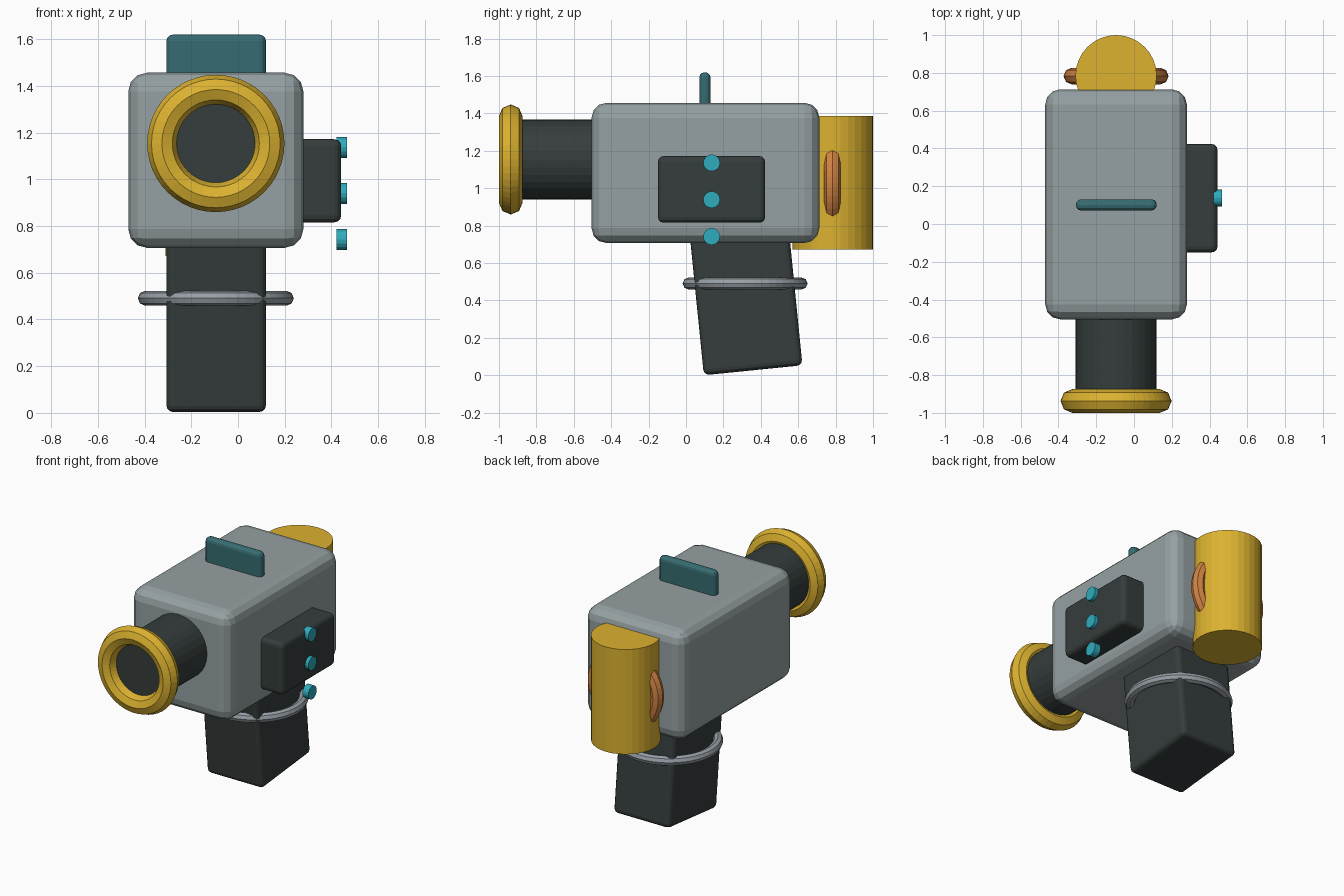
import bpy, math

if "Cube" in bpy.data.objects:
    bpy.data.objects.remove(bpy.data.objects["Cube"])

CX = -0.095  # centre line of the body


def material(name, r, g, b):
    lin = [((c / 255 + 0.055) / 1.055) ** 2.4 for c in (r, g, b)]
    m = bpy.data.materials.new(name)
    m.diffuse_color = (*lin, 1)
    m.use_nodes = True
    m.node_tree.nodes["Principled BSDF"].inputs["Base Color"].default_value = m.diffuse_color
    return m


GREY = material("body grey", 149, 160, 162)
DARK = material("dark rubber", 53, 61, 60)
GOLD = material("gold", 220, 178, 48)
COPPER = material("copper", 208, 130, 66)
TEAL = material("dark teal", 54, 108, 114)
CYAN = material("cyan", 46, 172, 190)
STEEL = material("light steel", 152, 160, 167)


def finish(name, mat):
    ob = bpy.context.object
    ob.name = name
    ob.data.materials.append(mat)
    return ob


def box(name, mat, lo, hi, bevel, rot=(0, 0, 0)):
    mid = [(a + b) / 2 for a, b in zip(lo, hi)]
    bpy.ops.mesh.primitive_cube_add(size=1, location=mid, rotation=rot)
    ob = finish(name, mat)
    size = [b - a for a, b in zip(lo, hi)]
    for v in ob.data.vertices:
        v.co = [c * s for c, s in zip(v.co, size)]
    mod = ob.modifiers.new("bevel", 'BEVEL')
    mod.width, mod.segments = bevel, 3
    return ob


def cylinder(name, mat, loc, r, depth, rot=(0, 0, 0), sides=32):
    bpy.ops.mesh.primitive_cylinder_add(vertices=sides, radius=r, depth=depth,
                                        location=loc, rotation=rot)
    return finish(name, mat)


def ring(name, mat, loc, major, minor, rot=(0, 0, 0)):
    bpy.ops.mesh.primitive_torus_add(major_radius=major, minor_radius=minor,
                                     major_segments=48, minor_segments=8,
                                     location=loc, rotation=rot)
    return finish(name, mat)


ALONG_Y = (math.pi / 2, 0, 0)
ALONG_X = (0, math.pi / 2, 0)

# Main housing
box("body", GREY, (-0.47, -0.505, 0.707), (0.28, 0.713, 1.457), 0.08)

# Front barrel and its rim
cylinder("barrel", DARK, (CX, -0.69, 1.154), 0.215, 0.49, ALONG_Y)
ring("barrel_rim", GOLD, (CX, -0.937, 1.154), 0.231, 0.063, ALONG_Y)

# Rear canister with its band
cylinder("rear_canister", GOLD, (CX, 0.785, 1.03), 0.215, 0.715)
ring("canister_band", COPPER, (CX, 0.783, 1.027), 0.234, 0.044, ALONG_Y)

# Top sight fin
box("top_fin", TEAL, (-0.307, 0.071, 1.36), (0.12, 0.131, 1.62), 0.028)

# Side panel and buttons
box("side_panel", DARK, (0.22, -0.15, 0.816), (0.442, 0.423, 1.172), 0.03)
for i in range(3):
    cylinder(f"button_{i + 1}", CYAN, (0.444, 0.137, 1.136 - 0.197 * i),
             0.045, 0.045, ALONG_X, 16)

# Tilted grip and its ring
box("grip", DARK, (-0.307, 0.054, 0.025), (0.12, 0.584, 0.825), 0.03, (0.1, 0, 0))
ring("grip_ring", STEEL, (CX, 0.316, 0.491), 0.302, 0.032)
